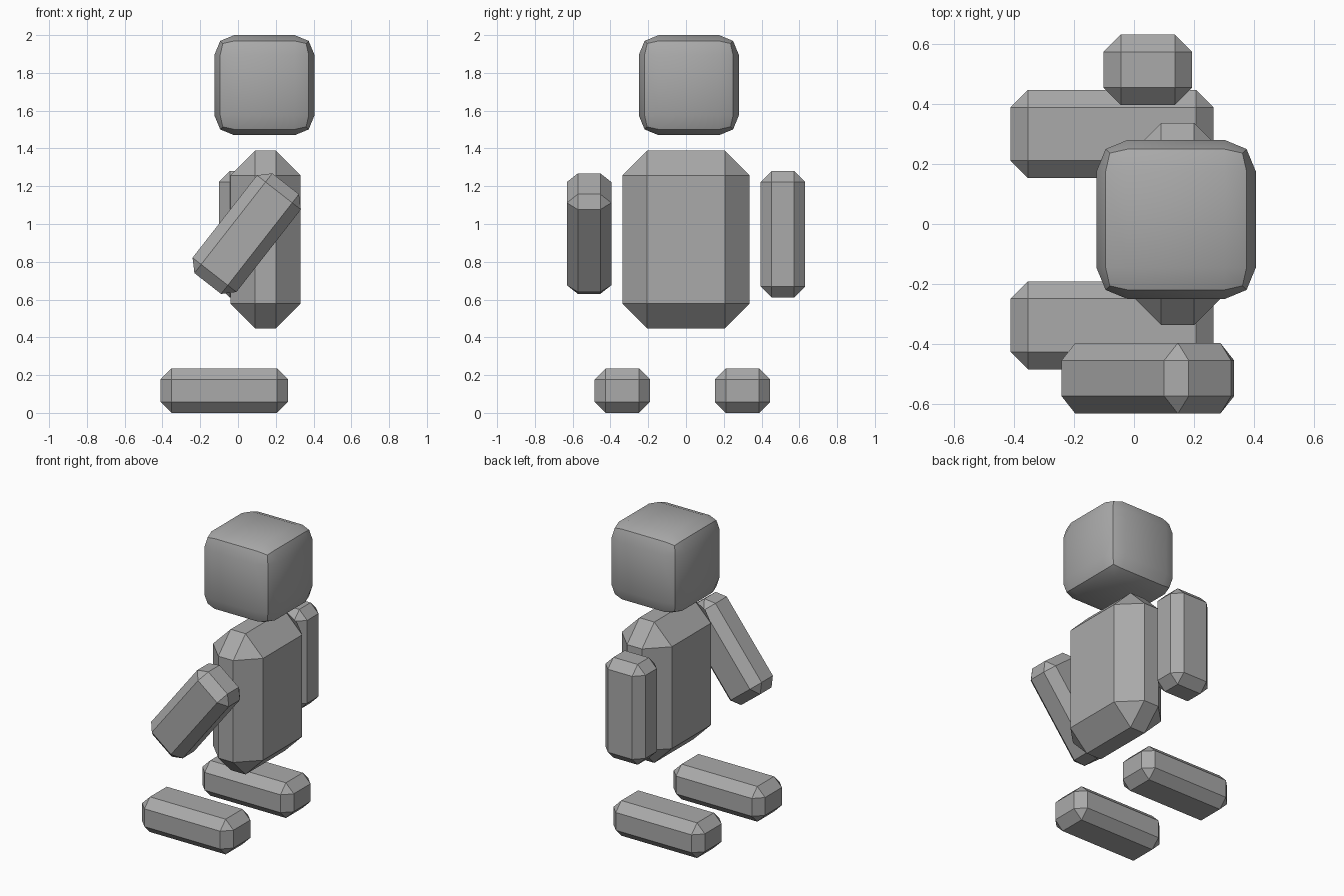
import bpy, math

if "Cube" in bpy.data.objects:
    bpy.data.objects.remove(bpy.data.objects["Cube"], do_unlink=True)

# Single grey material
grey = bpy.data.materials.new("plain grey")
grey.use_nodes = True
color = (0.4, 0.4, 0.4, 1)
grey.diffuse_color = color
grey.node_tree.nodes["Principled BSDF"].inputs["Base Color"].default_value = color


def bevelled_box(name, center, size, bevel, segments=1, tilt=0):
    """Box with bevelled edges, tilted in degrees about the y axis."""
    bpy.ops.mesh.primitive_cube_add(size=1, location=center)
    ob = bpy.context.object
    ob.name = name
    ob.scale = size
    bpy.ops.object.transform_apply(location=False, rotation=False, scale=True)
    ob.rotation_euler.y = math.radians(tilt)
    mod = ob.modifiers.new("Bevel", 'BEVEL')
    mod.width = bevel
    mod.segments = segments
    mod.limit_method = 'NONE'
    bpy.ops.object.modifier_apply(modifier=mod.name)
    bpy.ops.object.shade_smooth_by_angle(angle=math.radians(30))
    ob.data.materials.append(grey)
    return ob


# Head: rounded cube
bevelled_box("head", (0.14, 0.015, 1.735), (0.53, 0.53, 0.53), 0.105, segments=2)

# Torso: strongly chamfered block
bevelled_box("torso", (0.145, 0, 0.918), (0.37, 0.672, 0.94), 0.13)

# Arms: one hanging, one swung towards -x
arm_size = (0.295, 0.235, 0.67)
bevelled_box("back_arm", (0.046, 0.513, 0.946), arm_size, 0.058)
bevelled_box("front_arm", (0.046, -0.513, 0.949), arm_size, 0.058, tilt=38)

# Feet
for name, y in (("back_foot", 0.299), ("front_foot", -0.337)):
    bevelled_box(name, (-0.073, y, 0.1175), (0.675, 0.293, 0.235), 0.058)
